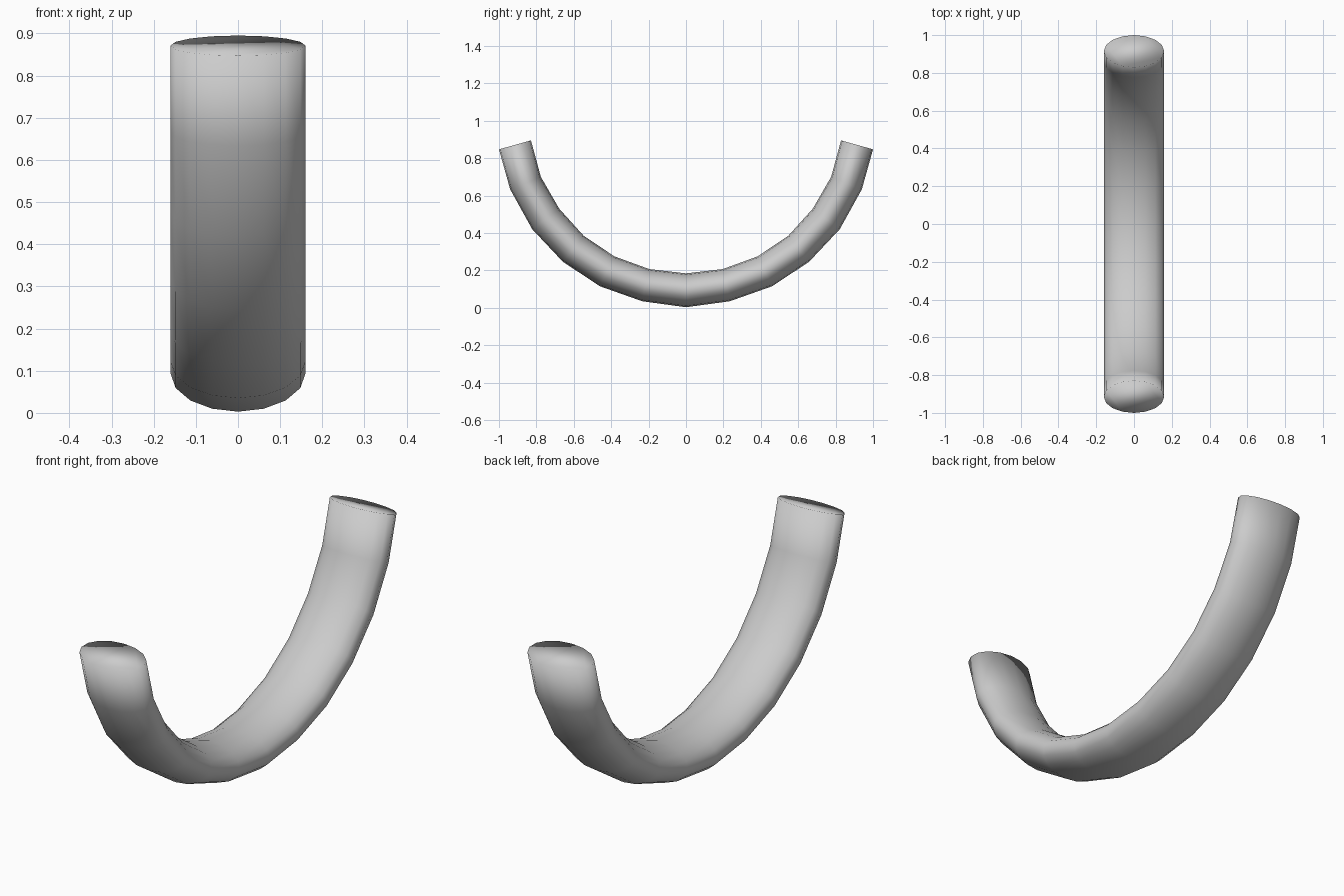
import bpy, bmesh, math

if "Cube" in bpy.data.objects:
    bpy.data.objects.remove(bpy.data.objects["Cube"])

SIDES = 16
HALF_WIDTH = 0.16

# Half profile, centre to tip: (outer y, outer z, inner y, inner z)
half = [
    (0.0, 0.003, 0.0, 0.184),
    (0.234, 0.035, 0.197, 0.207),
    (0.460, 0.115, 0.383, 0.275),
    (0.658, 0.246, 0.547, 0.385),
    (0.822, 0.420, 0.678, 0.530),
    (0.940, 0.633, 0.776, 0.700),
    (1.0, 0.847, 0.829, 0.895),
]
# Mirror to the full arc
rings = [(-a, b, -c, d) for a, b, c, d in reversed(half[1:])] + half

bm = bmesh.new()


def add_ring(oy, oz, iy, iz):
    """Elliptical cross-section between an outer and an inner profile point."""
    ring = []
    for i in range(SIDES):
        a = 2 * math.pi * i / SIDES
        t = 0.5 + 0.5 * math.sin(a)
        ring.append(bm.verts.new((HALF_WIDTH * math.cos(a),
                                  oy + (iy - oy) * t,
                                  oz + (iz - oz) * t)))
    return ring


# Curved tube walls
loops = [add_ring(*r) for r in rings]
for r0, r1 in zip(loops, loops[1:]):
    for i in range(SIDES):
        j = (i + 1) % SIDES
        bm.faces.new((r0[i], r0[j], r1[j], r1[i]))

# Flat end caps
bm.faces.new(loops[0])
bm.faces.new(loops[-1])
bmesh.ops.recalc_face_normals(bm, faces=bm.faces[:])
for f in bm.faces:
    f.smooth = True

mesh = bpy.data.meshes.new("curved_handle")
bm.to_mesh(mesh)
bm.free()
obj = bpy.data.objects.new("curved_handle", mesh)
bpy.context.collection.objects.link(obj)
